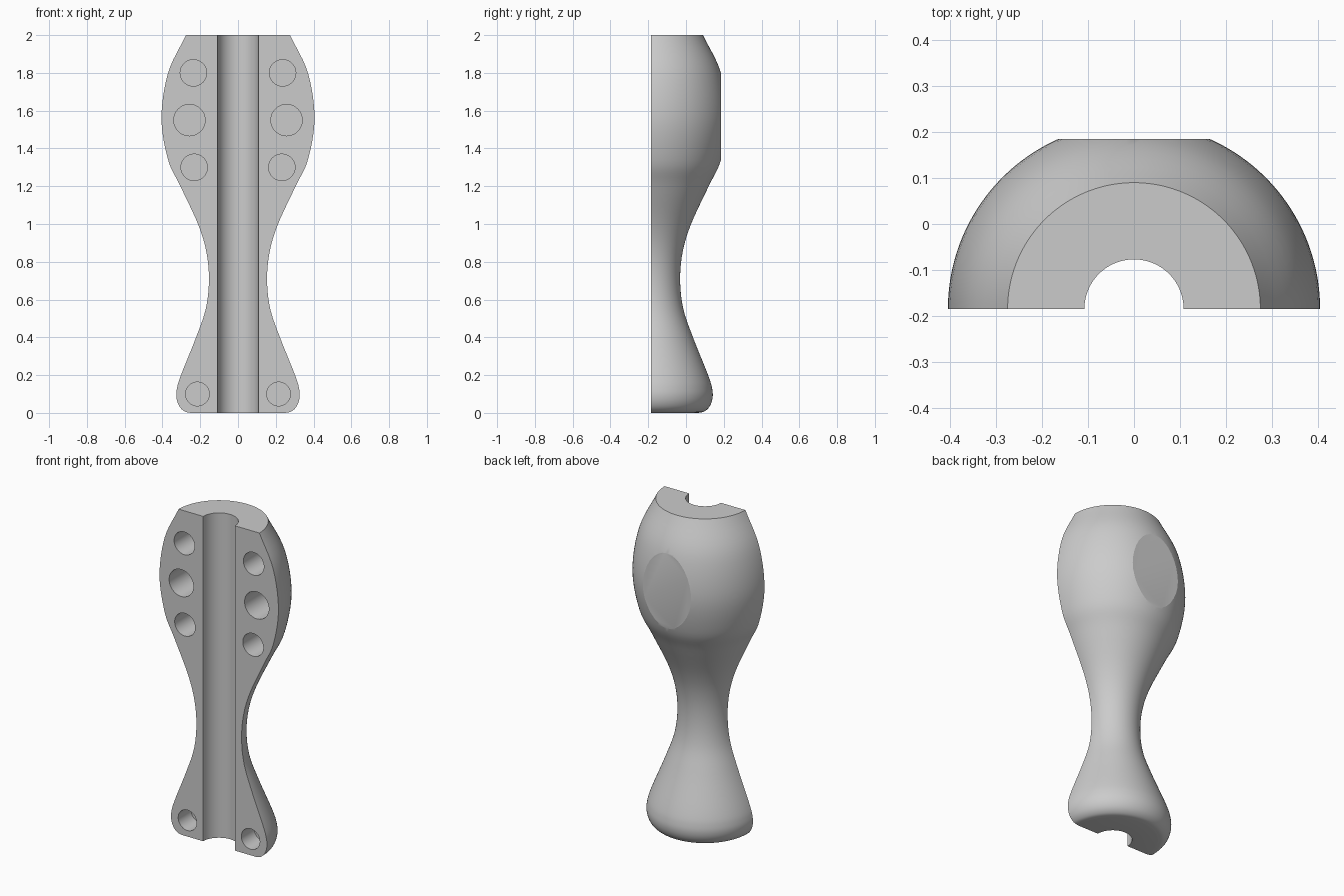
import bpy
import bmesh
import math
from mathutils import Vector

cube = bpy.data.objects.get("Cube")
if cube:
    bpy.data.objects.remove(cube, do_unlink=True)

FRONT = -0.185      # split plane, which also holds the turning axis
BACK = 0.185        # flat cut on the back
BORE = 0.108        # radius of the central channel
SEGMENTS = 72

# Material
grey = bpy.data.materials.new("plain_grey")
grey.use_nodes = True
colour = (0.6, 0.6, 0.6, 1)
grey.diffuse_color = colour
grey.node_tree.nodes["Principled BSDF"].inputs["Base Color"].default_value = colour


def smooth_curve(points, steps):
    """Catmull-Rom curve through (radius, height) points."""
    pts = [Vector(p) for p in points]
    pts = [2 * pts[0] - pts[1]] + pts + [2 * pts[-1] - pts[-2]]
    out = []
    for a, b, c, d in zip(pts, pts[1:], pts[2:], pts[3:]):
        for i in range(steps):
            t = i / steps
            out.append(b + 0.5 * t * ((c - a) + t * ((2 * a - 5 * b + 4 * c - d)
                       + t * (3 * (b - c) + d - a))))
    return out + [pts[-2]]


def finish(bm, name):
    bmesh.ops.recalc_face_normals(bm, faces=bm.faces)
    mesh = bpy.data.meshes.new(name)
    bm.to_mesh(mesh)
    bm.free()
    obj = bpy.data.objects.new(name, mesh)
    bpy.context.collection.objects.link(obj)
    mesh.materials.append(grey)
    return obj


# Handle half: outer profile turned through half a circle around the bore
foot = [(0.25, 0), (0.283, 0.008), (0.31, 0.034), (0.325, 0.075), (0.324, 0.125)]
body = [(0.302, 0.2), (0.222, 0.4), (0.171, 0.55), (0.154, 0.7), (0.167, 0.85),
        (0.212, 1.0), (0.305, 1.2), (0.37, 1.34), (0.405, 1.56), (0.37, 1.8), (0.275, 2)]
profile = [Vector((BORE, 2)), Vector((BORE, 0))] + smooth_curve(foot + body, 6)

bm = bmesh.new()
rings = []
for i in range(SEGMENTS + 1):
    a = math.pi * i / SEGMENTS
    rings.append([bm.verts.new((p.x * math.cos(a), FRONT + p.x * math.sin(a), p.y))
                  for p in profile])
n = len(profile)
for r0, r1 in zip(rings, rings[1:]):
    for j in range(n):
        k = (j + 1) % n
        bm.faces.new((r0[j], r0[k], r1[k], r1[j]))
for end in (rings[0], rings[-1]):
    bm.faces.new(end)

# Flat on the back
cut = bmesh.ops.bisect_plane(bm, geom=bm.verts[:] + bm.edges[:] + bm.faces[:],
                             plane_co=(0, BACK, 0), plane_no=(0, 1, 0), clear_outer=True)
rim = [e for e in cut["geom_cut"] if isinstance(e, bmesh.types.BMEdge)]
bmesh.ops.edgeloop_fill(bm, edges=rim)
handle = finish(bm, "handle_half")

# Blind sockets in the split face: x, z, radius, depth
sockets = [(0.236, 1.8, 0.07, 0.18), (0.257, 1.55, 0.083, 0.19),
           (0.232, 1.3, 0.07, 0.17), (0.215, 0.1, 0.063, 0.125)]
bm = bmesh.new()
for x, z, radius, depth in sockets:
    for side in (-1, 1):
        made = bmesh.ops.create_cone(bm, cap_ends=True, segments=48, radius1=radius,
                                     radius2=radius, depth=2 * depth)
        for v in made["verts"]:
            v.co = (side * x + v.co.x, FRONT + v.co.z, z + v.co.y)
cutter = finish(bm, "socket_cutter")
cutter.hide_render = True

# Cut the sockets and apply
mod = handle.modifiers.new("sockets", 'BOOLEAN')
mod.operation = 'DIFFERENCE'
mod.solver = 'EXACT'
mod.object = cutter
bpy.ops.object.select_all(action='DESELECT')
handle.select_set(True)
bpy.context.view_layer.objects.active = handle
bpy.ops.object.modifier_apply(modifier=mod.name)
bpy.data.objects.remove(cutter, do_unlink=True)
bpy.ops.object.shade_smooth_by_angle(angle=math.radians(16))
